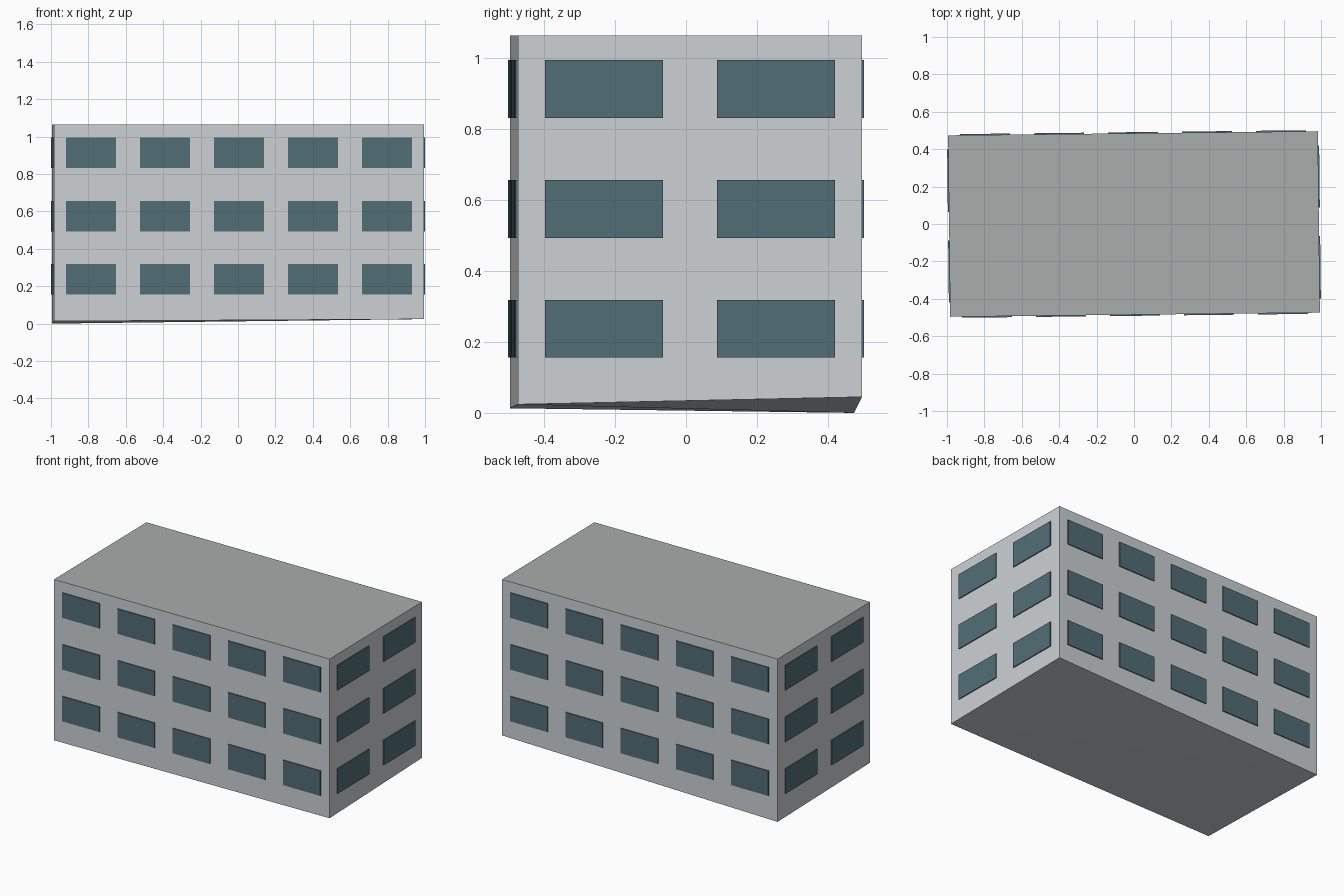
import bpy, bmesh, math
from mathutils import Matrix, Vector

if "Cube" in bpy.data.objects:
    bpy.data.objects.remove(bpy.data.objects["Cube"])

TURN = Matrix.Rotation(0.0111, 4, 'Z')   # the block sits slightly turned
HX, HY, TOP = 0.9885, 0.485, 1.064       # half length, half depth, height
PROUD = 0.006                            # how far the window plates stand out


def material(name, rgb):
    m = bpy.data.materials.new(name)
    lin = [((c / 255 + 0.055) / 1.055) ** 2.4 for c in rgb]
    m.diffuse_color = (*lin, 1)
    m.use_nodes = True
    m.node_tree.nodes["Principled BSDF"].inputs["Base Color"].default_value = m.diffuse_color
    return m


wall = material("wall_grey", (205, 209, 213))
roof = material("roof_grey", (168, 174, 172))
glass = material("window_teal", (82, 110, 118))


def finish(bm, name, mats):
    bm.transform(TURN)
    bmesh.ops.recalc_face_normals(bm, faces=bm.faces)
    mesh = bpy.data.meshes.new(name)
    bm.to_mesh(mesh)
    bm.free()
    for m in mats:
        mesh.materials.append(m)
    ob = bpy.data.objects.new(name, mesh)
    bpy.context.collection.objects.link(ob)
    return ob


# Building block with a flat roof and an uneven underside
bm = bmesh.new()
base = [(-HX, -HY, 0.013), (HX, -HY, 0.024), (HX, HY, 0.045), (-HX, HY, 0.0)]
low = [bm.verts.new(p) for p in base]
high = [bm.verts.new((x, y, TOP)) for x, y, _ in base]
for i in range(4):
    j = (i + 1) % 4
    bm.faces.new((low[i], low[j], high[j], high[i]))
bm.faces.new(high).material_index = 1
bm.faces.new((low[0], low[3], low[1]))
bm.faces.new((low[1], low[3], low[2]))
finish(bm, "building_block", [wall, roof])


# Rows of thin window plates on one wall
def windows(name, turns, dist, count, pitch, width):
    bm = bmesh.new()
    side = Matrix.Rotation(turns * math.pi / 2, 4, 'Z')
    for row in range(3):
        for col in range(count):
            u = (col - (count - 1) / 2) * pitch
            z = 0.237 + row * 0.338
            # plate is sunk 0.002 into the wall
            place = Matrix.Translation((u, -dist - PROUD / 2 + 0.001, z))
            size = Matrix.Diagonal((width, PROUD + 0.002, 0.163, 1))
            bmesh.ops.create_cube(bm, size=1, matrix=side @ place @ size)
    finish(bm, name, [glass])


windows("front_windows", 0, HY, 5, 0.396, 0.267)
windows("right_windows", 1, HX, 2, 0.485, 0.333)
windows("back_windows", 2, HY, 5, 0.396, 0.267)
windows("left_windows", 3, HX, 2, 0.485, 0.333)
